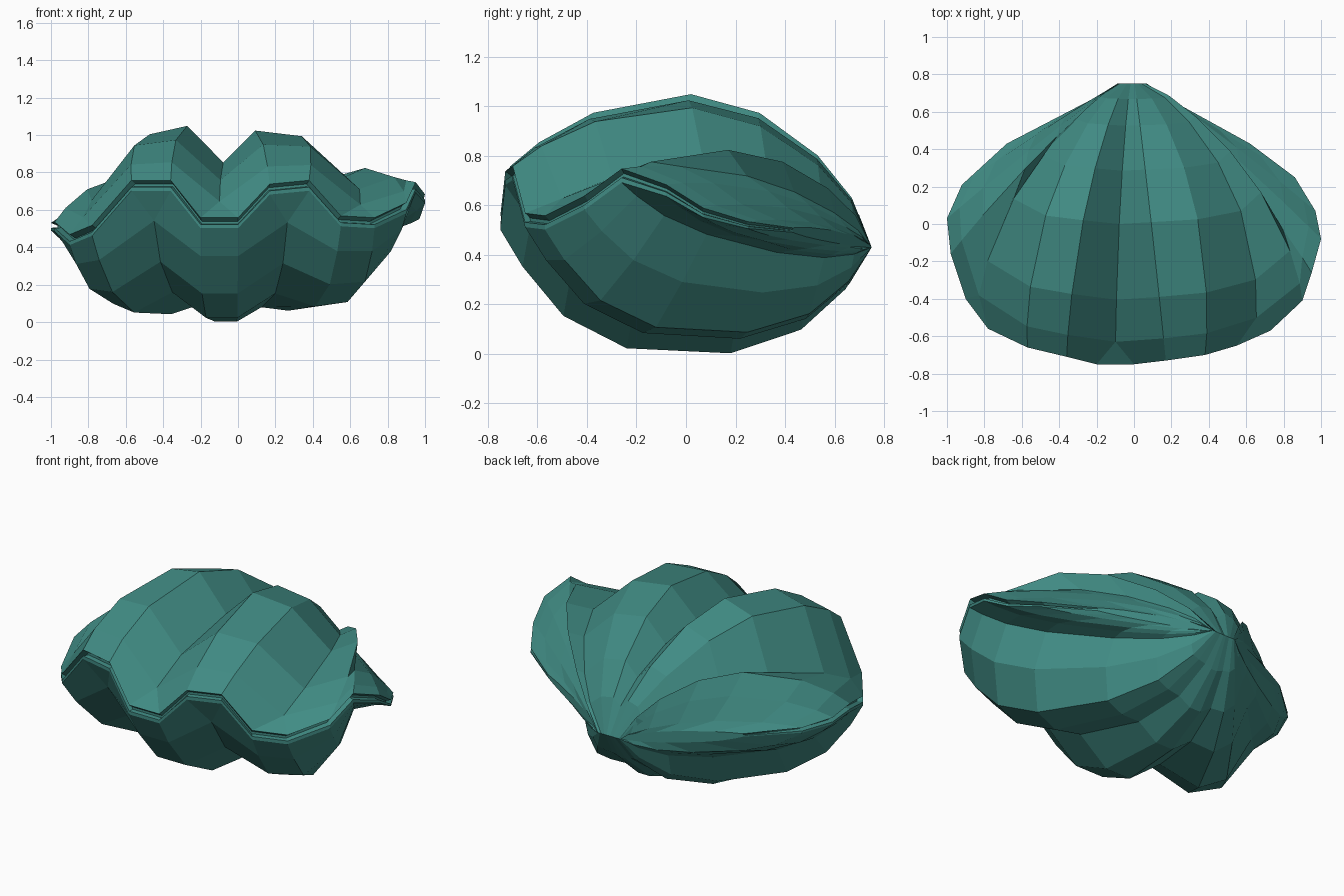
import bpy, bmesh
from mathutils import Vector

if "Cube" in bpy.data.objects:
    bpy.data.objects.remove(bpy.data.objects["Cube"], do_unlink=True)

teal = bpy.data.materials.new("shell_teal")
teal.use_nodes = True
teal.diffuse_color = (0.052, 0.26, 0.23, 1)
teal.node_tree.nodes["Principled BSDF"].inputs["Base Color"].default_value = teal.diffuse_color

# Arches followed by the ribs: (fraction from hinge to rim, share of the bulge)
UPPER_ARCH = [(0, 0), (.055, .4), (.15, .71), (.31, .97), (.5, 1), (.77, .64), (.92, .27), (1, 0)]
LOWER_ARCH = [(0, 0), (.07, .38), (.19, .76), (.38, 1), (.66, 1), (.83, .74), (.94, .32), (1, 0)]
HINGE = Vector((-.01, .75, .43))
LIP = .028

# Rim corners around the opening:
# (x, y, z), upper (bulge, flare), lower (bulge, flare)
RIM = [
    ((-.68, .43, .49), (.03, 0), (.03, 0)),
    ((-.92, .21, .50), (.08, .02), (.09, .02)),
    ((-1, .03, .51), (.20, .02), (.12, .03)),
    ((-.98, -.16, .51), (.31, .05), (.16, .04)),
    ((-.90, -.40, .44), (.27, .22), (.32, .05)),
    ((-.78, -.56, .49), (.27, .22), (.40, .02)),
    ((-.57, -.66, .73), (.41, .28), (.45, .06)),
    ((-.36, -.71, .73), (.455, .2), (.45, .06)),
    ((-.20, -.75, .53), (.36, .2), (.455, .15)),
    ((0, -.75, .53), (.36, .2), (.455, .15)),
    ((.17, -.73, .71), (.44, .03), (.45, .05)),
    ((.38, -.70, .73), (.40, .37), (.45, .05)),
    ((.55, -.65, .54), (.28, .36), (.40, .07)),
    ((.73, -.57, .53), (.28, .36), (.37, .12)),
    ((.90, -.41, .61), (.29, .22), (.24, .09)),
    ((.95, -.26, .72), (.13, .08), (.12, .05)),
    ((1, -.08, .66), (.1, .03), (.09, .03)),
    ((.97, .07, .57), (.08, .03), (.05, .02)),
    ((.86, .25, .52), (.05, 0), (.02, 0)),
    ((.62, .43, .50), (.03, 0), (.01, 0)),
]

# First corner of each pair that narrows to a single groove line
UPPER_GROOVES = (4, 8, 12)
LOWER_GROOVES = (6, 10)


def rib(corner, side, arch):
    """Points of one rib, hinge to rim; side is 1 for the upper valve, -1 for the lower."""
    pos, upper, lower = corner
    bulge, flare = upper if side > 0 else lower
    # The gap between the valves tapers towards the hinge
    gap = LIP * min(1, .75 - pos[1])
    rim = Vector(pos) + Vector((0, 0, gap * side))
    hinge = HINGE + Vector((.08 * rim.x, 0, 0))
    swell = Vector((rim.x * flare, 0, bulge * side))
    return [hinge.lerp(rim, s) + swell * b for s, b in arch]


def valve_ribs(side, arch, grooves):
    """All ribs of a valve, with the two edges of each groove joined up to the rim."""
    ribs = [rib(corner, side, arch) for corner in RIM]
    for i in grooves:
        for j in range(len(arch) - 1):
            middle = (ribs[i][j] + ribs[i + 1][j]) / 2
            ribs[i][j] = ribs[i + 1][j] = middle
    return ribs


def grid_object(name, columns):
    """Faceted surface spanned by neighbouring columns of points."""
    bm = bmesh.new()
    verts = [[bm.verts.new(p) for p in col] for col in columns]
    for a, b in zip(verts, verts[1:]):
        for j in range(len(a) - 1):
            bm.faces.new((a[j], a[j + 1], b[j + 1], b[j]))
    bmesh.ops.remove_doubles(bm, verts=bm.verts, dist=.0005)
    bmesh.ops.recalc_face_normals(bm, faces=bm.faces)
    mesh = bpy.data.meshes.new(name)
    bm.to_mesh(mesh)
    bm.free()
    mesh.materials.append(teal)
    obj = bpy.data.objects.new(name, mesh)
    bpy.context.collection.objects.link(obj)


# Two fluted valves
upper = valve_ribs(1, UPPER_ARCH, UPPER_GROOVES)
lower = valve_ribs(-1, LOWER_ARCH, LOWER_GROOVES)
grid_object("upper_valve", upper)
grid_object("lower_valve", lower)


# Stepped lip between the valves, its groove running out at both ends
def lip_column(top, bottom, depth):
    inset = Vector((1 - depth, 1 - depth, 1))
    rows = []
    for t, inward in ((0, False), (.35, True), (.6, True), (.65, False), (1, False)):
        p = top.lerp(bottom, t)
        rows.append(p * inset if inward else p)
    return rows


last = len(RIM) - 1
grid_object("lip", [lip_column(u[-1], w[-1], .035 if 0 < i < last else 0)
                    for i, (u, w) in enumerate(zip(upper, lower))])

# Seams that close the back edges from the hinge to the lip
for name, end in (("right_hinge_seam", 0), ("left_hinge_seam", -1)):
    grid_object(name, [upper[end], lower[end]])
